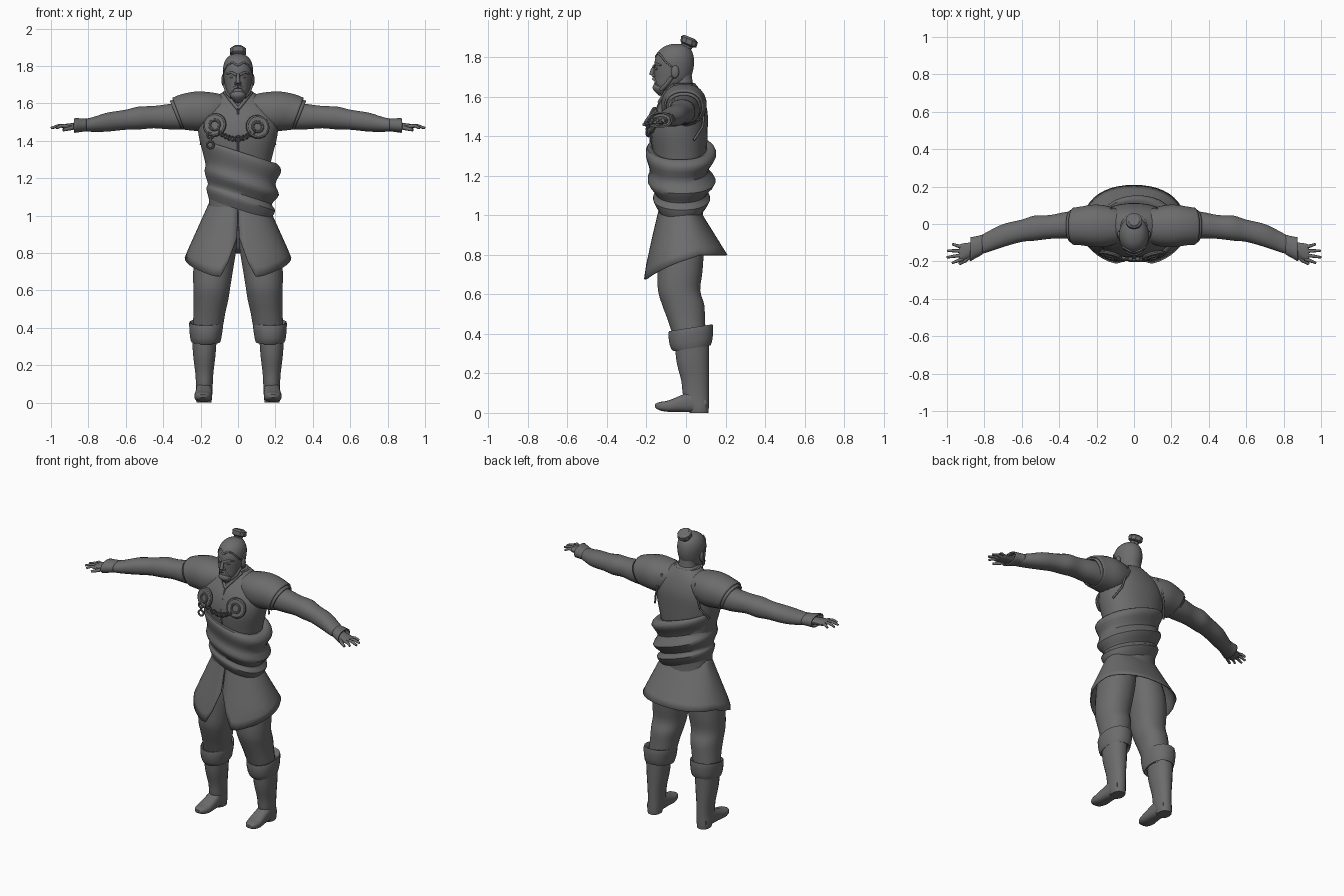
import bpy, bmesh, math
from mathutils import Vector, Matrix

cube = bpy.data.objects.get("Cube")
if cube:
    bpy.data.objects.remove(cube, do_unlink=True)

grey = bpy.data.materials.new("plain grey")
grey.use_nodes = True
grey.diffuse_color = (0.15, 0.15, 0.15, 1)
grey.node_tree.nodes["Principled BSDF"].inputs["Base Color"].default_value = grey.diffuse_color


def finish(name, data, mirror=False, wall=0):
    ob = bpy.data.objects.new(name, data)
    bpy.context.collection.objects.link(ob)
    data.materials.append(grey)
    if wall:
        mod = ob.modifiers.new("Wall", "SOLIDIFY")
        mod.thickness, mod.offset = wall, -1
    if mirror:
        mod = ob.modifiers.new("Mirror", "MIRROR")
        mod.use_mirror_merge = False
    return ob


def smooth(ob, angle=40):
    bpy.ops.object.select_all(action="DESELECT")
    ob.select_set(True)
    bpy.context.view_layer.objects.active = ob
    bpy.ops.object.shade_smooth_by_angle(angle=math.radians(angle))


def mesh_part(name, bm, mirror=False, wall=0, angle=40):
    bmesh.ops.recalc_face_normals(bm, faces=bm.faces[:])
    me = bpy.data.meshes.new(name)
    bm.to_mesh(me)
    bm.free()
    ob = finish(name, me, mirror, wall)
    smooth(ob, angle)
    return ob


def spline(rings, steps):
    """Catmull-Rom blend between neighbouring rings."""
    out = []
    for i in range(len(rings) - 1):
        a, b, c, d = (rings[max(0, min(len(rings) - 1, i + k))] for k in (-1, 0, 1, 2))
        for s in range(steps):
            t = s / steps
            out.append([q + t / 2 * (r - p + t * (2 * p - 5 * q + 4 * r - s4 + t * (3 * (q - r) + s4 - p)))
                        for p, q, r, s4 in zip(a, b, c, d)])
    return out + [rings[-1]]


def skin(bm, rows, closed=True):
    for low, high in zip(rows, rows[1:]):
        n = len(low)
        for i in range(n if closed else n - 1):
            j = (i + 1) % n
            bm.faces.new((low[i], low[j], high[j], high[i]))


def loft(name, rings, axis="z", n=20, power=2.2, steps=3, caps=True, warp=None, **kw):
    """Rings are (position on axis, centre a, centre b, radius a, radius b)."""
    bm, rows = bmesh.new(), []
    for t, a, b, ra, rb in spline(rings, steps):
        row = []
        for i in range(n):
            ang = math.tau * (i + 0.5) / n
            c, s = math.cos(ang), math.sin(ang)
            u = a + ra * math.copysign(abs(c) ** (2 / power), c)
            v = b + rb * math.copysign(abs(s) ** (2 / power), s)
            co = Vector({"x": (t, u, v), "y": (u, t, v), "z": (u, v, t)}[axis])
            if warp:
                warp(co)
            row.append(bm.verts.new(co))
        rows.append(row)
    skin(bm, rows)
    if caps:
        bm.faces.new(rows[0])
        bm.faces.new(rows[-1])
    return mesh_part(name, bm, **kw)


def tube(name, pts, r, taper=1.0, mirror=False):
    cu = bpy.data.curves.new(name, "CURVE")
    cu.dimensions, cu.bevel_depth, cu.bevel_resolution = "3D", r, 2
    cu.use_fill_caps = True
    sp = cu.splines.new("POLY")
    sp.points.add(len(pts) - 1)
    for i, p in enumerate(pts):
        sp.points[i].co = (*p, 1)
        sp.points[i].radius = 1 + (taper - 1) * i / (len(pts) - 1)
    return finish(name, cu, mirror)


def ball(name, at, size, mirror=False):
    bm = bmesh.new()
    bmesh.ops.create_uvsphere(bm, u_segments=12, v_segments=8, radius=1,
                              matrix=Matrix.Translation(at) @ Matrix.Diagonal((*size, 1)))
    return mesh_part(name, bm, mirror)


def ring(name, at, major, minor, turn=(math.pi / 2, 0, 0)):
    bpy.ops.mesh.primitive_torus_add(location=at, rotation=turn, major_radius=major,
                                     minor_radius=minor, major_segments=20, minor_segments=8)
    ob = bpy.context.object
    ob.name = name
    ob.data.materials.append(grey)
    smooth(ob)


# Torso, neck and standing collar
loft("torso", [(.92, 0, -.02, .15, .11), (1.05, 0, -.025, .155, .11), (1.18, 0, -.03, .16, .125),
               (1.3, 0, -.03, .18, .135), (1.42, 0, -.035, .21, .145), (1.52, 0, -.025, .215, .135),
               (1.6, 0, -.012, .17, .1), (1.65, 0, -.01, .1, .07), (1.67, 0, -.015, .06, .055)], n=28)
loft("neck", [(1.6, 0, -.015, .07, .065), (1.68, 0, -.025, .056, .058), (1.73, 0, -.03, .056, .058)])
loft("collar", [(1.6, 0, -.01, .115, .09), (1.645, 0, -.015, .085, .07), (1.665, 0, -.015, .082, .065)],
     caps=False, wall=.01)
tube("lapel_edge", [(.07, -.06, 1.66), (.04, -.105, 1.62), (0, -.135, 1.57)], .01, mirror=True)
tube("front_seam", [(0, -.135, 1.57), (0, -.162, 1.5), (0, -.178, 1.42), (0, -.17, 1.33)], .005)
tube("armhole_seam", [(.12, .08, 1.61), (.145, .092, 1.53), (.165, .085, 1.45), (.2, .04, 1.38)], .006, mirror=True)


# Diagonal waist wrap with three bulging folds
def slant(co):
    co.z -= .32 * co.x


loft("waist_wrap", [(1.035, .01, -.025, .165, .115), (1.09, .015, -.022, .185, .145),
                    (1.12, .01, -.025, .172, .13), (1.18, .02, -.022, .2, .172),
                    (1.235, .015, -.035, .186, .148), (1.31, .02, -.025, .212, .178),
                    (1.345, .01, -.03, .2, .165), (1.335, .005, -.03, .17, .125)], n=28, caps=False, warp=slant)


# Split skirt: low front points, open slit, level back
def hem(phi):
    if phi < .35:
        return .9 - .23 * math.sin(phi / .35 * math.pi / 2)
    return min(.8, .67 + (phi - .35) * .085)


bm, rows = bmesh.new(), []
cols, levels = 44, 8
angles = [math.pi * (.004 + 1.992 * i / cols) for i in range(cols + 1)]
for k in range(levels + 1):
    row = []
    for ang in angles:
        low = hem(min(ang, math.tau - ang))
        z = 1.09 + (low - 1.09) * k / levels
        s, c = math.sin(ang), math.cos(ang)
        wide = min(.285, .15 + (1.08 - z) * .45)
        deep = .14 + (1 - z) * .235 if c > 0 else .09 + (1 - z) * .62
        row.append(bm.verts.new((wide * math.copysign(abs(s) ** .9, s),
                                 -deep * math.copysign(abs(c) ** .9, c) - .005, z)))
    rows.append(row)
skin(bm, rows, closed=False)
mesh_part("skirt", bm, wall=.006)

# Legs, boot cuffs, boots and feet
loft("leg", [(1, .08, -.02, .07, .09), (.85, .115, -.025, .11, .115), (.72, .132, -.03, .108, .115),
             (.62, .14, -.035, .1, .108), (.55, .145, -.015, .094, .108), (.48, .153, 0, .086, .097),
             (.4, .162, .015, .08, .085), (.34, .17, .025, .065, .075)], mirror=True)


def cuff_tilt(co):
    co.z += .16 * (co.y - .02)


loft("boot_cuff", [(.34, .172, .03, .066, .08), (.325, .172, .03, .078, .095), (.36, .172, .026, .086, .11),
                   (.42, .17, .024, .092, .114), (.43, .17, .024, .085, .106), (.41, .168, .02, .072, .08)],
     steps=2, caps=False, warp=cuff_tilt, mirror=True)
loft("boot_shaft", [(.37, .18, .03, .068, .088), (.26, .18, .034, .061, .083), (.16, .18, .046, .049, .07),
                    (.09, .18, .05, .045, .066), (.03, .182, .062, .044, .054), (0, .182, .066, .04, .048)],
     mirror=True)
loft("foot", [(.1, .182, .045, .036, .03), (.04, .182, .058, .042, .055), (-.03, .183, .046, .045, .041),
              (-.09, .186, .034, .047, .029), (-.135, .188, .034, .036, .021), (-.156, .188, .036, .015, .009)],
     axis="y", n=16, power=2.8, mirror=True)

# Arms, wrist cuffs, palms and fingers
loft("arm", [(.18, 0, 1.54, .08, .08), (.35, -.005, 1.53, .072, .07), (.45, -.016, 1.527, .064, .06),
             (.53, -.022, 1.522, .068, .062), (.6, -.036, 1.513, .06, .054), (.7, -.062, 1.5, .062, .051),
             (.78, -.095, 1.487, .056, .039), (.85, -.125, 1.482, .045, .03)], axis="x", mirror=True)
loft("wrist_cuff", [(.81, -.11, 1.485, .054, .034), (.84, -.122, 1.484, .058, .037),
                    (.875, -.135, 1.482, .065, .04)], axis="x", caps=False, wall=.008, mirror=True)
loft("palm", [(.83, -.12, 1.48, .035, .022), (.88, -.138, 1.478, .04, .018), (.92, -.15, 1.476, .046, .015),
              (.935, -.155, 1.475, .04, .011)], axis="x", n=14, mirror=True)
for label, root, tip in (("index", -.187, (.972, -.208)), ("middle", -.166, (1, -.178)),
                         ("ring", -.145, (.997, -.142)), ("little", -.124, (.97, -.108))):
    mid = ((.92 + tip[0]) / 2, (root + tip[1]) / 2, 1.481)
    tube(label + "_finger", [(.915, root, 1.477), mid, (*tip, 1.468)], .011, .6, mirror=True)
tube("thumb", [(.87, -.16, 1.474), (.9, -.195, 1.466), (.935, -.214, 1.458)], .013, .6, mirror=True)


# Shoulder caps in two layers with slanted open ends
def slope_end(co):
    co.x -= max(0, co.x - .12) * (1.64 - co.z) * 1.6


pad = [(.07, -.012, 1.575, .085, .07), (.14, -.012, 1.56, .108, .1), (.22, -.01, 1.558, .115, .107),
       (.3, -.01, 1.552, .105, .098), (.355, -.012, 1.545, .1, .086)]
loft("shoulder_cap", pad, axis="x", caps=False, wall=.01, warp=slope_end, mirror=True)
loft("under_sleeve", [(x + .02, a, b - .006, ra * .88, rb * .88) for x, a, b, ra, rb in pad[2:]],
     axis="x", caps=False, wall=.01, warp=slope_end, mirror=True)

# Head, ears and tied topknot
loft("head", [(1.625, 0, -.1, .03, .04), (1.65, 0, -.09, .055, .07), (1.69, 0, -.07, .069, .09),
              (1.74, 0, -.062, .077, .1), (1.79, 0, -.058, .08, .099), (1.83, 0, -.054, .069, .084),
              (1.855, 0, -.05, .046, .057), (1.867, 0, -.048, .016, .02)], n=28, power=2)
ball("ear", (.079, -.055, 1.725), (.01, .02, .033), mirror=True)


def lean(co):
    co.z -= .4 * (co.y - .01)


loft("topknot", [(1.82, 0, -.01, .026, .026), (1.858, 0, .005, .028, .028), (1.866, 0, .012, .044, .04),
                 (1.893, 0, .018, .044, .042), (1.905, 0, .018, .028, .028)],
     n=10, steps=1, warp=lean, angle=25)

# Face: hairline, brows, eyes, nose, moustache and beard
tube("hairline", [(0, -.152, 1.802), (.03, -.141, 1.82), (.055, -.125, 1.806), (.073, -.102, 1.775),
                  (.077, -.07, 1.75)], .006, .7, mirror=True)
tube("brow", [(.008, -.163, 1.752), (.035, -.152, 1.766), (.06, -.125, 1.758)], .008, .6, mirror=True)
ball("eye", (.03, -.147, 1.741), (.014, .01, .007), mirror=True)
tube("nose", [(0, -.157, 1.756), (0, -.168, 1.735), (0, -.174, 1.708)], .008, 1.6)
ball("nostril", (.011, -.164, 1.707), (.009, .01, .008), mirror=True)
tube("cheek_beard", [(.071, -.07, 1.7), (.058, -.1, 1.66), (.035, -.125, 1.635)], .011, mirror=True)
tube("moustache", [(0, -.163, 1.69), (.02, -.157, 1.685), (.036, -.143, 1.655)], .009, .5, mirror=True)
loft("beard", [(1.672, 0, -.13, .025, .025), (1.65, 0, -.128, .044, .042), (1.63, 0, -.128, .037, .036),
               (1.605, 0, -.122, .014, .016)], n=12, steps=2)
for i in range(-2, 3):
    tube("beard_lock", [(i * .015, -.14, 1.645), (i * .011, -.13, 1.6 + abs(i) * .006)], .011, .1)

# Round chest clasps, linking chain and hanging rings
for side, x, z in (("right", -.125, 1.485), ("left", .105, 1.475)):
    turn = (math.radians(78), 0, x * 2.2)
    at = Vector((x, -.168, z))
    bpy.ops.mesh.primitive_cylinder_add(vertices=24, radius=.055, depth=.02, location=at, rotation=turn)
    disc = bpy.context.object
    disc.name = side + "_clasp_disc"
    disc.data.materials.append(grey)
    smooth(disc)
    ring(side + "_clasp_rim", at, .054, .011, turn)
    ring(side + "_clasp_boss", at + Vector((0, -.01, 0)), .027, .008, turn)
for i in range(11):
    t = i / 10
    ring("chain_link", (-.105 + .19 * t, -.19, 1.45 - .16 * t * (1 - t)), .012, .004,
         (math.pi / 2, 0, math.pi / 3 * (1 if i % 2 else -1)))
for name, z, size in (("upper_hanging_ring", 1.43, .016), ("lower_hanging_ring", 1.378, .018)):
    ring(name, (-.148, -.178, z), size, .006)
tube("hanging_cord", [(-.148, -.178, 1.42), (-.148, -.178, 1.392)], .005)
